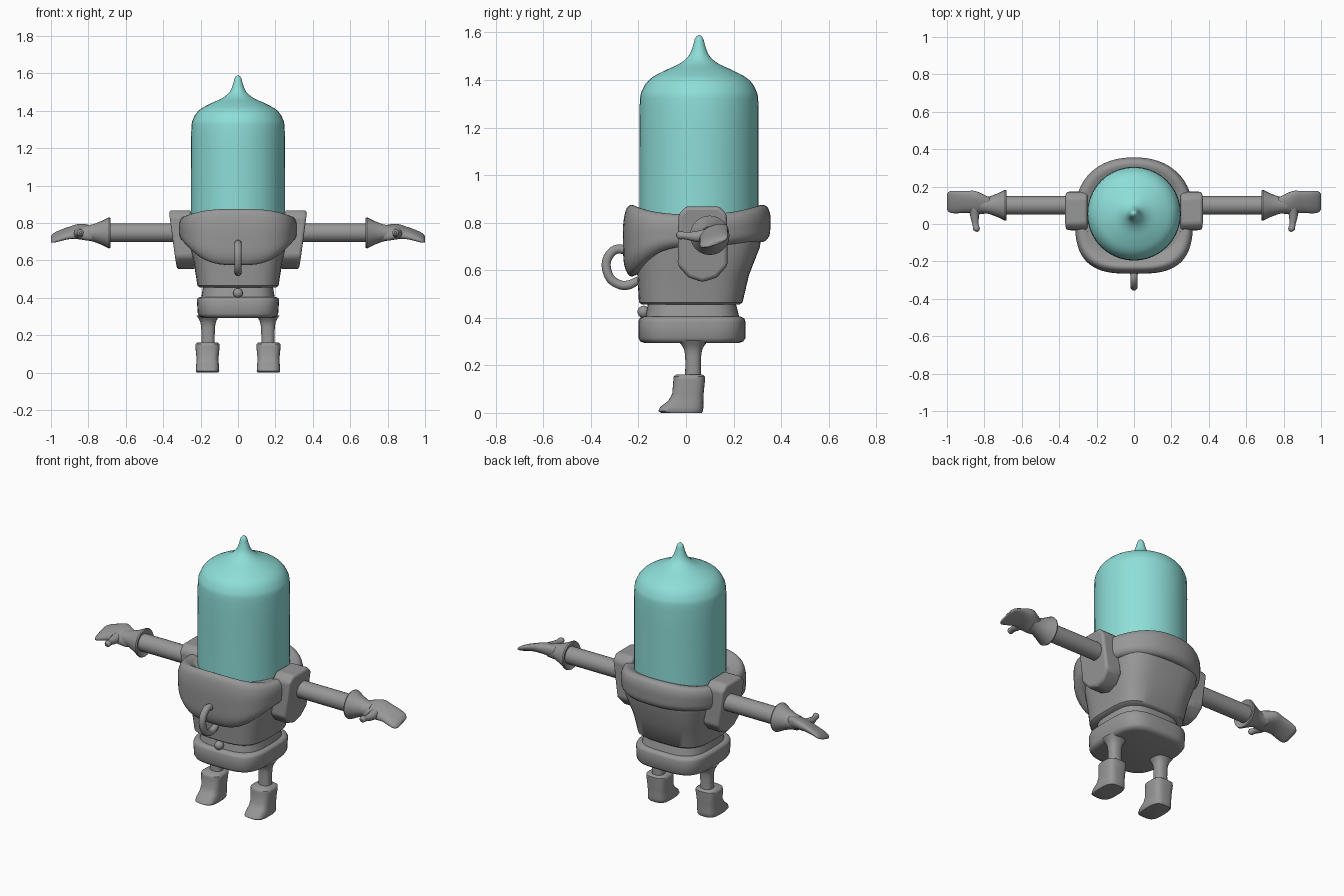
import bpy
from math import cos, sin, pi, copysign, radians
from mathutils import Vector

if "Cube" in bpy.data.objects:
    bpy.data.objects.remove(bpy.data.objects["Cube"])


def material(name, rgb):
    m = bpy.data.materials.new(name)
    m.use_nodes = True
    m.diffuse_color = (*rgb, 1)
    m.node_tree.nodes["Principled BSDF"].inputs["Base Color"].default_value = (*rgb, 1)
    return m


GREY = material("suit grey", (0.31, 0.31, 0.31))
TEAL = material("dome teal", (0.27, 0.73, 0.69))


def finish(obj, mat, angle=40, mirror=False):
    """Assign the colour, shade smooth with sharp edges kept, mirror if paired."""
    obj.data.materials.append(mat)
    bpy.ops.object.select_all(action="DESELECT")
    obj.select_set(True)
    bpy.context.view_layer.objects.active = obj
    bpy.ops.object.shade_smooth_by_angle(angle=radians(angle))
    if mirror:
        obj.modifiers.new("pair", "MIRROR").use_axis[0] = True
    return obj


def spline(keys, steps=4):
    """Catmull-Rom interpolation through tuples of ring parameters."""
    out = []
    for i in range(len(keys) - 1):
        group = zip(keys[max(i - 1, 0)], keys[i], keys[i + 1], keys[min(i + 2, len(keys) - 1)])
        group = list(group)
        for k in range(steps):
            t = k / steps
            out.append(tuple(
                b + (c - a) * t / 2 + (a - 2.5 * b + 2 * c - d / 2) * t * t
                + (1.5 * (b - c) + (d - a) / 2) * t ** 3 for a, b, c, d in group))
    return out + [keys[-1]]


def oval(n=2, count=40):
    """Unit superellipse points as (u, v, angle)."""
    angles = [2 * pi * i / count for i in range(count)]
    return [(copysign(abs(cos(a)) ** (2 / n), cos(a)),
             copysign(abs(sin(a)) ** (2 / n), sin(a)), a) for a in angles]


def loft(name, rings, mat=GREY, angle=40, mirror=False):
    """Skin a stack of equal rings and cap both ends."""
    n = len(rings[0])
    verts = [p for ring in rings for p in ring]
    faces = [(r * n + i, r * n + (i + 1) % n, (r + 1) * n + (i + 1) % n, (r + 1) * n + i)
             for r in range(len(rings) - 1) for i in range(n)]
    faces += [tuple(reversed(range(n))), tuple(range(len(verts) - n, len(verts)))]
    mesh = bpy.data.meshes.new(name)
    mesh.from_pydata(verts, [], faces)
    obj = bpy.data.objects.new(name, mesh)
    bpy.context.collection.objects.link(obj)
    bpy.context.view_layer.objects.active = obj
    obj.select_set(True)
    bpy.ops.object.mode_set(mode="EDIT")
    bpy.ops.mesh.select_all(action="SELECT")
    bpy.ops.mesh.normals_make_consistent(inside=False)
    bpy.ops.object.mode_set(mode="OBJECT")
    return finish(obj, mat, angle, mirror)


def stack(name, keys, n=2, cx=0, **kw):
    """Upright loft; each key is (z, half width, front y, back y)."""
    rings = [[(cx + u * w, (f + b) / 2 + v * (b - f) / 2, z) for u, v, _ in oval(n)]
             for z, w, f, b in keys]
    return loft(name, rings, **kw)


def limb(name, keys, tilt=0, n=2, **kw):
    """Sideways loft; each key is (x, centre y, centre z, half depth, half height)."""
    rings = [[(x, y + u * ry, z + v * rz + tilt * u * ry) for u, v, _ in oval(n, 24)]
             for x, y, z, ry, rz in keys]
    return loft(name, rings, mirror=True, **kw)


def tube(name, points, radius, mirror=False):
    """Round tube through points, with a rounded look at its ends."""
    curve = bpy.data.curves.new(name, "CURVE")
    curve.dimensions = "3D"
    curve.bevel_depth = radius
    curve.bevel_resolution = 3
    curve.use_fill_caps = True
    s = curve.splines.new("POLY")
    path = spline(points, 4)
    s.points.add(len(path) - 1)
    for p, (x, y, z, r) in zip(s.points, path):
        p.co = (x, y, z, 1)
        p.radius = r
    obj = bpy.data.objects.new(name, curve)
    bpy.context.collection.objects.link(obj)
    bpy.ops.object.select_all(action="DESELECT")
    obj.select_set(True)
    bpy.context.view_layer.objects.active = obj
    bpy.ops.object.convert(target="MESH")
    finish(bpy.context.object, GREY, 50, mirror)


# Dome with pointed tip
profile = [(0.25, 0.70), (0.25, 1.0), (0.25, 1.29), (0.238, 1.36), (0.205, 1.405), (0.15, 1.437),
           (0.085, 1.467), (0.045, 1.50), (0.027, 1.54), (0.017, 1.575), (0.003, 1.59)]
stack("dome", [(z, r, 0.055 - r, 0.055 + r) for r, z in spline(profile)], mat=TEAL, angle=60)

# Torso, waist and belt
stack("torso", [(0.455, 0.205, -0.185, 0.225), (0.465, 0.217, -0.198, 0.238),
                (0.58, 0.235, -0.205, 0.265), (0.70, 0.262, -0.215, 0.312),
                (0.79, 0.27, -0.215, 0.315), (0.83, 0.25, -0.20, 0.30)], n=3.4)
stack("waist", [(0.38, 0.20, -0.175, 0.23), (0.46, 0.187, -0.16, 0.21)], n=3.2)
stack("belt", [(0.293, 0.19, -0.17, 0.22), (0.30, 0.208, -0.192, 0.24),
               (0.315, 0.215, -0.20, 0.25), (0.385, 0.22, -0.20, 0.25),
               (0.398, 0.216, -0.195, 0.245), (0.405, 0.20, -0.18, 0.23)], n=3.6, angle=50)

# Collar: deep pouch in front, narrow band behind
section = spline([(0.80, 0.03), (0.91, 0.0), (0.985, 0.16), (1.0, 0.42), (1.0, 0.70),
                  (0.965, 0.92), (0.90, 1.0), (0.82, 0.97), (0.70, 0.86)], 3)
rings = []
for scale, height in section:
    ring = []
    for (u, v, a), (ru, rv, _) in zip(oval(3.1, 64), oval(2.25, 64)):
        front = max(0, -sin(a))
        back = max(0, sin(a))
        low = 0.70 - 0.125 * front ** 2 + 0.02 * back
        top = 0.835 + 0.04 * sin(a) ** 2
        x, y = (u * 0.315, v * 0.315) if v < 0 else (ru * 0.315, rv * 0.305)
        ring.append((x * scale, 0.05 + y * scale, low + (top - low) * height))
    rings.append(ring)
loft("collar", rings, angle=60)

# Shoulder pads: tapered shields leaning inwards at the bottom
outline = [(0.0, 0.868), (0.14, 0.868), (0.172, 0.835), (0.175, 0.62),
           (0.13, 0.57), (0.07, 0.55), (0.01, 0.57), (-0.035, 0.62), (-0.032, 0.835)]


def pad_ring(top_x, lean, shrink):
    return [(top_x - lean * max(0, 0.80 - z), 0.07 + (y - 0.07) * shrink,
             0.71 + (z - 0.71) * shrink) for y, z in outline]


pad = loft("shoulder_pad", [pad_ring(0.25, 0.1, 1), pad_ring(0.368, 0.17, 1)], mirror=True)
bevel = pad.modifiers.new("soft edges", "BEVEL")
bevel.width, bevel.segments = 0.015, 3

# Arms, flared cuffs and gloves
limb("arm", [(0.30, 0.10, 0.748, 0.05, 0.05), (0.72, 0.10, 0.748, 0.05, 0.05)])
limb("cuff", [(0.70, 0.10, 0.747, 0.04, 0.04), (0.683, 0.10, 0.747, 0.08, 0.08),
              (0.69, 0.10, 0.747, 0.083, 0.083), (0.73, 0.10, 0.747, 0.063, 0.063),
              (0.775, 0.10, 0.747, 0.046, 0.046), (0.82, 0.105, 0.747, 0.045, 0.038)])
limb("glove", spline([(0.76, 0.10, 0.745, 0.035, 0.035), (0.80, 0.105, 0.748, 0.05, 0.038),
                      (0.85, 0.115, 0.754, 0.062, 0.034), (0.90, 0.118, 0.747, 0.058, 0.026),
                      (0.95, 0.117, 0.733, 0.06, 0.021), (0.985, 0.118, 0.720, 0.057, 0.016),
                      (1.0, 0.12, 0.713, 0.042, 0.007)]), tilt=0.32, n=2.4, angle=60)
tube("thumb", [(0.85, 0.10, 0.75, 1.4), (0.852, 0.05, 0.742, 1.25), (0.848, 0.0, 0.745, 0.8),
               (0.842, -0.028, 0.748, 0.9), (0.842, -0.041, 0.749, 0.3)], 0.02, True)

# Legs flaring into the hips
stack("leg", spline([(0.12, 0.036, -0.005, 0.065), (0.22, 0.036, -0.003, 0.063),
                     (0.27, 0.042, -0.01, 0.07), (0.305, 0.062, -0.035, 0.095)]),
      n=2.4, cx=0.16, mirror=True)

# Boots with forward toes
stack("boot", [(0.0, 0.058, -0.105, 0.066), (0.008, 0.063, -0.117, 0.072),
               (0.025, 0.062, -0.108, 0.073), (0.05, 0.06, -0.075, 0.073),
               (0.08, 0.059, -0.058, 0.074), (0.14, 0.065, -0.053, 0.08),
               (0.153, 0.064, -0.052, 0.08), (0.162, 0.052, -0.04, 0.068)],
      n=3.2, cx=0.163, mirror=True, angle=50)

# Front hook and button
tube("front_hook", [(0, -0.23, 0.675, 1), (0, -0.285, 0.69, 1), (0, -0.322, 0.665, 1),
                    (0, -0.336, 0.62, 1), (0, -0.318, 0.565, 1), (0, -0.275, 0.538, 1),
                    (0, -0.235, 0.54, 1), (0, -0.20, 0.56, 0.8)], 0.02)
bpy.ops.mesh.primitive_uv_sphere_add(segments=20, ring_count=12, radius=0.026,
                                     location=(0, -0.178, 0.425))
button = bpy.context.object
button.name = "button"
finish(button, GREY)
